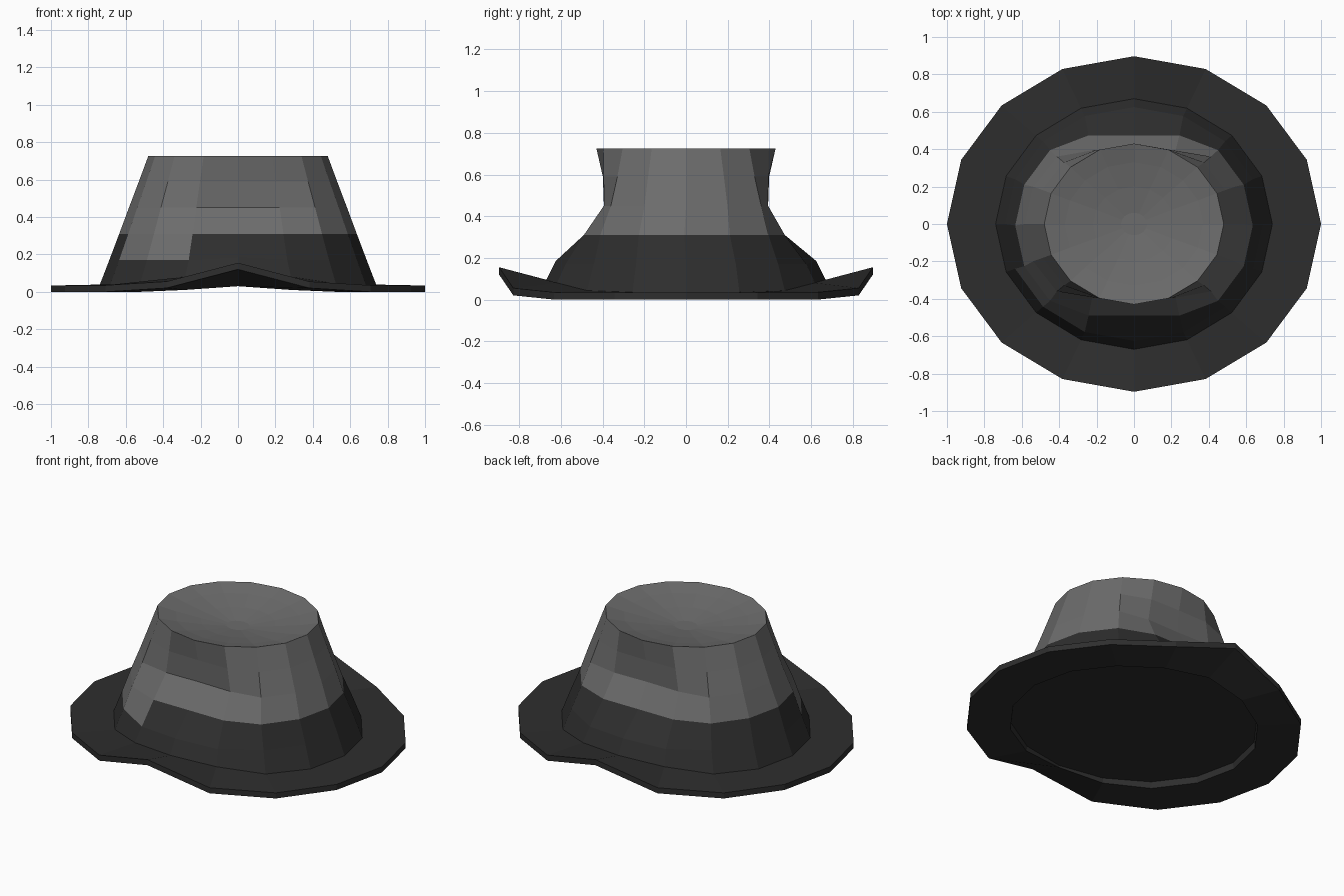
import bpy, bmesh
from math import cos, sin, pi

if "Cube" in bpy.data.objects:
    bpy.data.objects.remove(bpy.data.objects["Cube"])

N = 16  # sides of every ring


def material(name, v):
    m = bpy.data.materials.new(name)
    m.diffuse_color = (v, v, v, 1)
    m.use_nodes = True
    m.node_tree.nodes["Principled BSDF"].inputs["Base Color"].default_value = m.diffuse_color
    return m


felt = material("grey_felt", 0.15)
dark = material("dark_felt", 0.027)


def ring(rx, ry, z, lift=(0, 0, 0, 0, 0), pinch=(1, 1, 1, 1, 1), dy=0):
    """Oval ring; lift and pinch are given per step from the side (0) to the front/back (4)."""
    pts = []
    for i in range(N):
        a = 2 * pi * i / N
        k = i % 8
        k = min(k, 8 - k)
        pts.append((rx * cos(a), ry * sin(a) * pinch[k] + dy, z + lift[k]))
    return pts


def loft(name, rings, mats, start_cap=False, end_cap=False, paint=None):
    bm = bmesh.new()
    loops = [[bm.verts.new(p) for p in r] for r in rings]
    for r, (lo, hi) in enumerate(zip(loops, loops[1:])):
        for i in range(N):
            j = (i + 1) % N
            f = bm.faces.new((lo[i], lo[j], hi[j], hi[i]))
            if paint:
                f.material_index = paint(r, i)
    if start_cap:
        bm.faces.new(loops[0][::-1])
    if end_cap:
        bm.faces.new(loops[-1])
    bmesh.ops.recalc_face_normals(bm, faces=bm.faces)
    me = bpy.data.meshes.new(name)
    bm.to_mesh(me)
    bm.free()
    for m in mats:
        me.materials.append(m)
    ob = bpy.data.objects.new(name, me)
    bpy.context.collection.objects.link(ob)
    return ob


# Brim: recessed underside panel, edge curled up to a peak at front and back
edge_lift = (0, 0, 0, 0.02, 0.12)
base_lift = (0, 0, 0.008, 0.045, 0.06)
T = 0.035
loft("brim", [
    ring(0.735, 0.66, 0.04),
    ring(0.74, 0.665, 0, (0, 0, 0, 0.01, 0.03)),
    ring(1.0, 0.897, 0, edge_lift),
    ring(1.0, 0.897, T, edge_lift),
    ring(0.74, 0.67, T, base_lift),
], [dark], start_cap=True)

# Hat band: dark, with a lighter patch on two front left faces
band_top = ring(0.635, 0.57, 0.31, pinch=(1, 1, 1, 0.915, 0.845), dy=-0.008)
loft("hat_band", [
    ring(0.74, 0.67, T, base_lift),
    ring(0.688, 0.625, 0.17, (0, 0, 0, 0, 0.015)),
    band_top,
], [dark, felt], paint=lambda r, i: 1 if r == 1 and i in (9, 10) else 0)

# Crown: tapered, pinched front and back, with a dished top
loft("crown", [
    band_top,
    ring(0.583, 0.52, 0.45, pinch=(1, 1, 0.98, 0.82, 0.75)),
    ring(0.53, 0.475, 0.59, pinch=(1, 1, 0.98, 0.9, 0.84)),
    ring(0.48, 0.43, 0.725),
    ring(0.37, 0.33, 0.70),
    ring(0.22, 0.2, 0.675),
    ring(0.07, 0.06, 0.655),
], [felt], end_cap=True)
